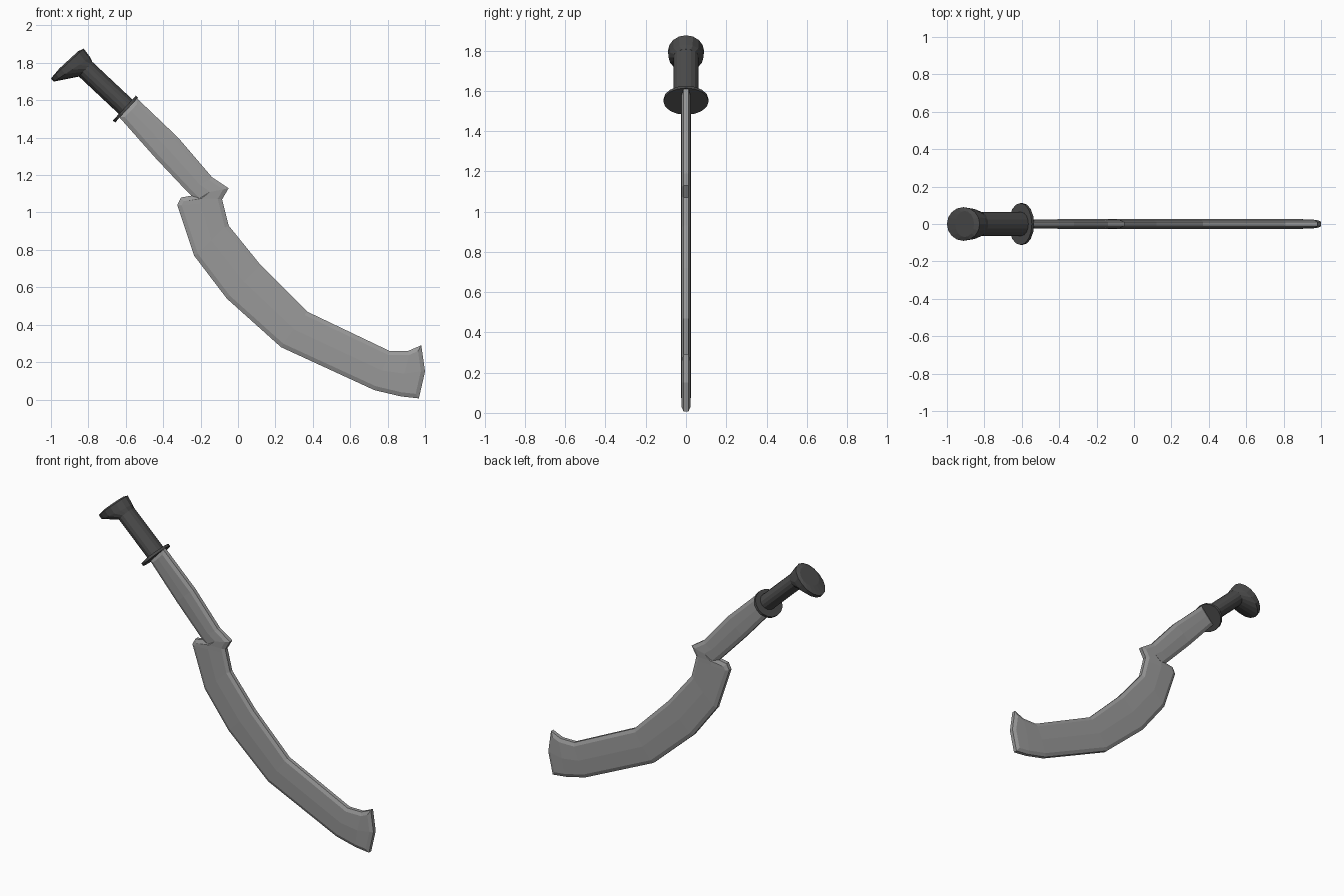
import bpy, bmesh, math
from mathutils import Vector

if "Cube" in bpy.data.objects:
    bpy.data.objects.remove(bpy.data.objects["Cube"])


def material(name, v):
    m = bpy.data.materials.new(name)
    m.diffuse_color = (v, v, v, 1)
    m.use_nodes = True
    m.node_tree.nodes["Principled BSDF"].inputs["Base Color"].default_value = m.diffuse_color
    return m


steel = material("steel", 0.32)
dark = material("dark_metal", 0.07)


def add_object(name, bm, mat):
    bmesh.ops.recalc_face_normals(bm, faces=bm.faces[:])
    mesh = bpy.data.meshes.new(name)
    bm.to_mesh(mesh)
    bm.free()
    mesh.materials.append(mat)
    ob = bpy.data.objects.new(name, mesh)
    bpy.context.collection.objects.link(ob)
    return ob


# Blade: paired stations along the back edge and the cutting edge
back = [(-.54, 1.61), (-.32, 1.40), (-.14, 1.19), (-.05, 1.13), (-.085, 1.07),
        (-.08, 1.05), (-.05, .93), (.12, .72), (.37, .47), (.81, .26), (.91, .26), (.98, .29)]
edge = [(-.635, 1.51), (-.44, 1.29), (-.27, 1.11), (-.25, 1.09), (-.305, 1.08),
        (-.325, 1.04), (-.235, .77), (-.06, .54), (.23, .28), (.73, .05), (.87, .017), (.967, .006)]
# drop one cutting-edge duplicate by pairing the waist stations directly
RIM, FACE, RIDGE = .012, .022, .026

bm = bmesh.new()
rows = []
for i, (a, b) in enumerate(zip(back, edge)):
    mid = [(a[0] + b[0]) / 2, (a[1] + b[1]) / 2]
    if i == len(back) - 1:
        mid = [1.0, .15]
    rows.append([bm.verts.new((p[0], -RIM, p[1])) for p in (a, mid, b)])
for r, s in zip(rows, rows[1:]):
    for k in range(2):
        bm.faces.new((r[k], r[k + 1], s[k + 1], s[k]))
bmesh.ops.recalc_face_normals(bm, faces=bm.faces[:])
rim_xz = {(round(v.co.x, 4), round(v.co.z, 4)) for v in bm.verts if v.is_boundary}

# Bevelled border around each side, with a slight ridge along the middle
inner = bm.faces[:]
bmesh.ops.inset_region(bm, faces=inner, thickness=.022, use_even_offset=True, use_boundary=True)
border = {v for f in bm.faces if f not in set(inner) for v in f.verts}
for v in {v for f in inner for v in f.verts}:
    v.co.y = -FACE if v in border else -RIDGE

# Other side, and the narrow rim joining both
rim_edges = [e for e in bm.edges if e.is_boundary]
dup = bmesh.ops.duplicate(bm, geom=bm.verts[:] + bm.edges[:] + bm.faces[:])
for g in dup["geom"]:
    if isinstance(g, bmesh.types.BMVert):
        g.co.y *= -1
vmap = dup["vert_map"]
for e in rim_edges:
    a, b = e.verts
    bm.faces.new((a, b, vmap[b], vmap[a]))
add_object("blade", bm, steel)


# Oval lofts: each ring is (end a, end b, half width in y)
def loft(name, rings, sides=16):
    bm = bmesh.new()
    loops = []
    for a, b, ry in rings:
        a, b = Vector((a[0], 0, a[1])), Vector((b[0], 0, b[1]))
        c, h = (a + b) / 2, (a - b) / 2
        loops.append([bm.verts.new(c + h * math.cos(t) + Vector((0, ry * math.sin(t), 0)))
                      for t in (2 * math.pi * k / sides for k in range(sides))])
    for p, q in zip(loops, loops[1:]):
        for k in range(sides):
            n = (k + 1) % sides
            bm.faces.new((p[k], p[n], q[n], q[k]))
    bm.faces.new(loops[0])
    bm.faces.new(loops[-1])
    return add_object(name, bm, dark)


loft("guard", [((-.534, 1.614), (-.657, 1.481), .112), ((-.546, 1.625), (-.669, 1.492), .112)])
loft("grip", [((-.56, 1.60), (-.63, 1.52), .063), ((-.786, 1.812), (-.856, 1.732), .063)])
loft("pommel", [((-.78, 1.807), (-.85, 1.727), .063), ((-.79, 1.83), (-.985, 1.70), .086),
                ((-.825, 1.876), (-1.0, 1.717), .09), ((-.855, 1.862), (-.955, 1.77), .07)])
